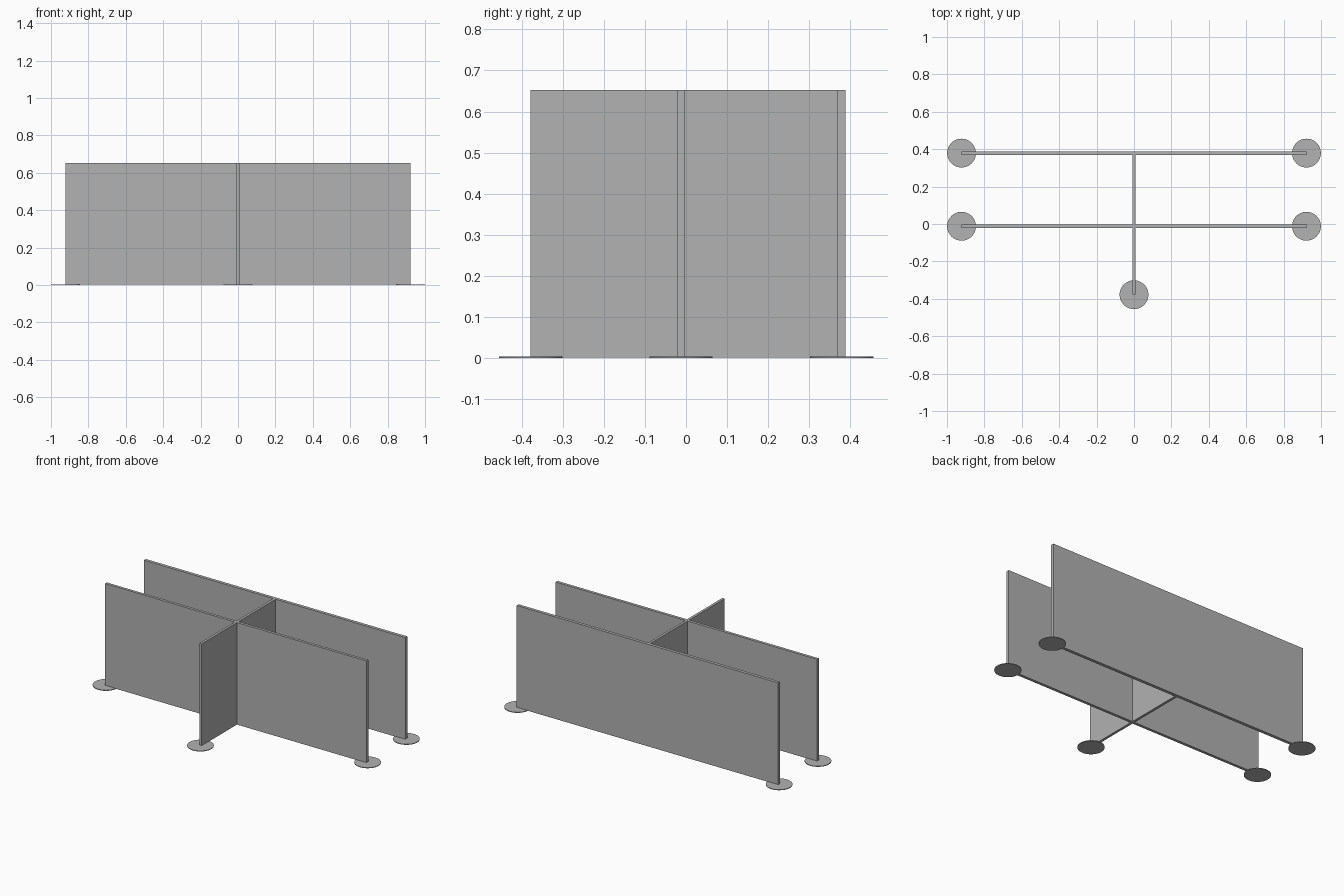
import bpy

cube = bpy.data.objects.get("Cube")
if cube:
    bpy.data.objects.remove(cube, do_unlink=True)

grey = bpy.data.materials.new("light_grey")
grey.use_nodes = True
colour = (0.445, 0.445, 0.445, 1)
grey.diffuse_color = colour
grey.node_tree.nodes["Principled BSDF"].inputs["Base Color"].default_value = colour

TOP, BOTTOM = 0.652, 0.002
HALF_LENGTH = 0.922
FOOT_RADIUS, FOOT_HEIGHT = 0.077, 0.004


def panel(name, x0, x1, y0, y1):
    """Upright board spanning the given plan rectangle."""
    bpy.ops.mesh.primitive_cube_add(
        size=1, location=((x0 + x1) / 2, (y0 + y1) / 2, (TOP + BOTTOM) / 2))
    ob = bpy.context.object
    ob.name = name
    ob.scale = (x1 - x0, y1 - y0, TOP - BOTTOM)
    bpy.ops.object.transform_apply(location=False, rotation=False, scale=True)
    ob.data.materials.append(grey)


def foot(name, x, y):
    """Thin round floor plate under a panel end."""
    bpy.ops.mesh.primitive_cylinder_add(
        vertices=48, radius=FOOT_RADIUS, depth=FOOT_HEIGHT,
        location=(x, y, FOOT_HEIGHT / 2))
    ob = bpy.context.object
    ob.name = name
    ob.data.materials.append(grey)
    bpy.ops.object.shade_smooth_by_angle()


# Long parallel screens
panel("back_panel", -HALF_LENGTH, HALF_LENGTH, 0.368, 0.388)
panel("middle_panel", -HALF_LENGTH, HALF_LENGTH, -0.022, -0.004)

# Cross divider, split where it meets the middle screen
panel("rear_divider", -0.008, 0.008, -0.004, 0.368)
panel("front_divider", -0.008, 0.008, -0.378, -0.022)

# Feet at the free ends
for side, x in (("left", HALF_LENGTH), ("right", -HALF_LENGTH)):
    foot("back_foot_" + side, x, 0.379)
    foot("middle_foot_" + side, x, -0.012)
foot("front_foot", 0, -0.378)
